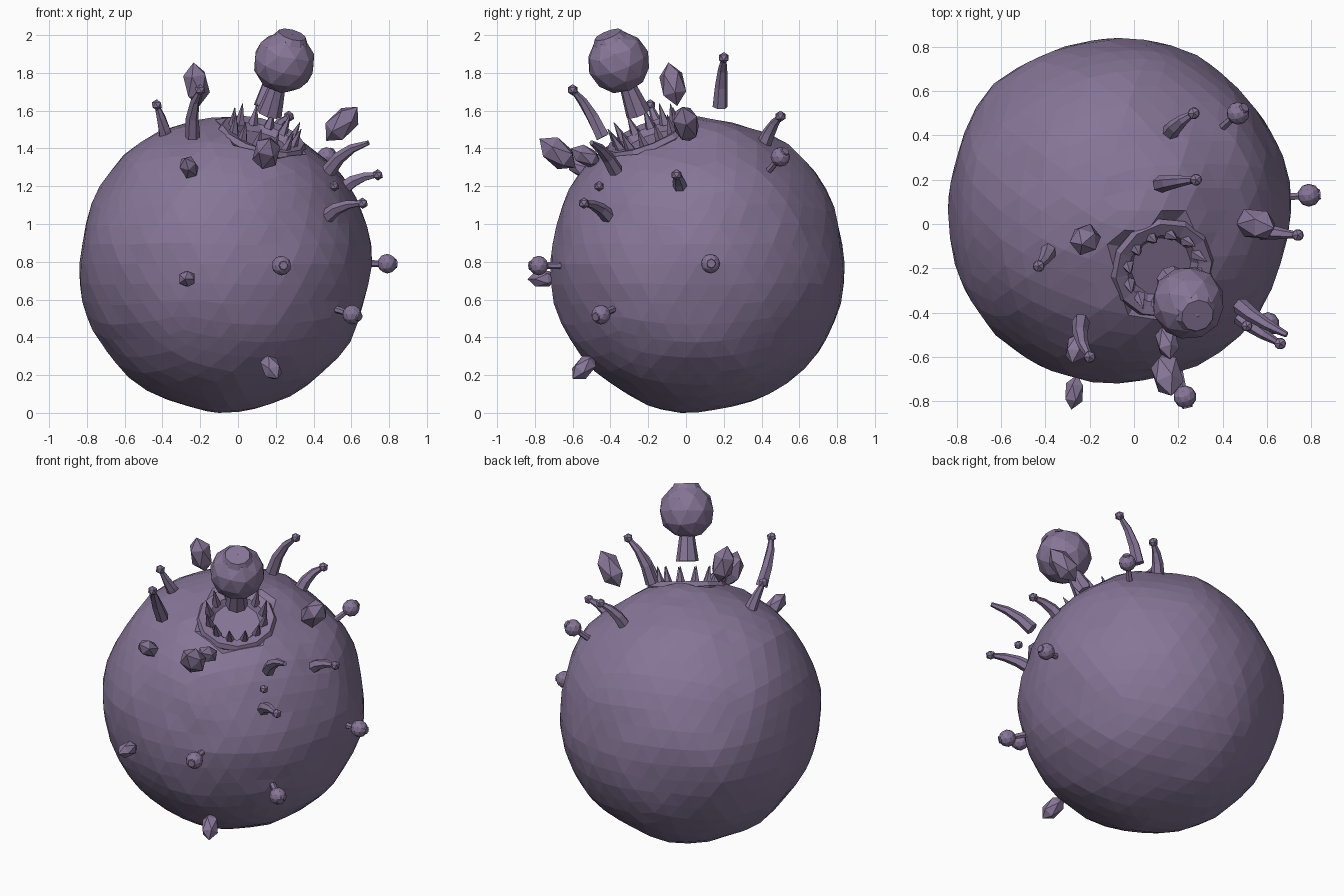
import bpy, bmesh, math
from mathutils import Vector, Matrix, noise

if "Cube" in bpy.data.objects:
    bpy.data.objects.remove(bpy.data.objects["Cube"])

C = Vector((-0.065, 0.06, 0.785))           # body centre
R = 0.78
N = Vector((0.26, -0.35, 0.90)).normalized()  # mouth / big eye axis

mat = bpy.data.materials.new("purple_skin")
mat.diffuse_color = (0.24, 0.18, 0.31, 1)
mat.use_nodes = True
mat.node_tree.nodes["Principled BSDF"].inputs["Base Color"].default_value = mat.diffuse_color


def finish(bm, name):
    bmesh.ops.recalc_face_normals(bm, faces=bm.faces[:])
    me = bpy.data.meshes.new(name)
    bm.to_mesh(me)
    bm.free()
    ob = bpy.data.objects.new(name, me)
    bpy.context.collection.objects.link(ob)
    me.materials.append(mat)
    return ob


def frame(pos, axis):
    return Matrix.Translation(pos) @ Vector(axis).to_track_quat('Z', 'Y').to_matrix().to_4x4()


def ball(bm, pos, r, sub=1, axis=(0, 0, 1), stretch=1.0):
    m = frame(Vector(pos), axis) @ Matrix.Diagonal((r, r, r * stretch, 1))
    bmesh.ops.create_icosphere(bm, subdivisions=sub, radius=1, matrix=m)


def rod(bm, a, b, r1, r2, n=6):
    a, b = Vector(a), Vector(b)
    bmesh.ops.create_cone(bm, cap_ends=True, segments=n, radius1=r1, radius2=r2,
                          depth=(b - a).length, matrix=frame((a + b) / 2, b - a))


def tube(bm, pts, radii, n=6):
    rings = []
    for i, p in enumerate(pts):
        d = pts[min(i + 1, len(pts) - 1)] - pts[max(i - 1, 0)]
        m = frame(p, d)
        rings.append([bm.verts.new(m @ Vector((radii[i] * math.cos(k * math.tau / n),
                                               radii[i] * math.sin(k * math.tau / n), 0)))
                      for k in range(n)])
    for a, b in zip(rings, rings[1:]):
        for k in range(n):
            bm.faces.new((a[k], a[(k + 1) % n], b[(k + 1) % n], b[k]))
    bm.faces.new(rings[0][::-1])
    bm.faces.new(rings[-1])


# Lumpy round body, dented under the mouth
bm = bmesh.new()
bmesh.ops.create_icosphere(bm, subdivisions=4, radius=1)
for v in bm.verts:
    d = v.co.normalized()
    r = R + 0.022 * noise.noise(d * 2.3 + Vector((3, 1, 7))) + 0.008 * noise.noise(d * 6)
    if d.angle(N) < math.asin(0.2 / R):
        r = 0.69 / d.dot(N)
    v.co = d * r
lo = [min(v.co[i] for v in bm.verts) for i in range(3)]
hi = [max(v.co[i] for v in bm.verts) for i in range(3)]
want = ((-0.84, 0.71), (-0.72, 0.84), (0.0, 1.57))
for v in bm.verts:
    for i in range(3):
        t = (v.co[i] - lo[i]) / (hi[i] - lo[i])
        v.co[i] = want[i][0] + t * (want[i][1] - want[i][0])
finish(bm, "body")

# Mouth rim: lathed 12-sided dish
M = frame(C, N)
bm = bmesh.new()
rings = []
for r, h in ((0.225, 0.70), (0.24, 0.74), (0.225, 0.768), (0.165, 0.755), (0.14, 0.72)):
    rings.append([bm.verts.new(M @ Vector((r * math.cos(k * math.tau / 12),
                                           r * math.sin(k * math.tau / 12), h))) for k in range(12)])
for a, b in zip(rings, rings[1:]):
    for k in range(12):
        bm.faces.new((a[k], a[(k + 1) % 12], b[(k + 1) % 12], b[k]))
bm.faces.new(rings[-1])
finish(bm, "mouth_rim")

# Ring of teeth
bm = bmesh.new()
for k in range(12):
    a = (k + 0.5) * math.tau / 12
    u = Vector((math.cos(a), math.sin(a), 0))
    rod(bm, M @ (u * 0.165 + Vector((0, 0, 0.745))), M @ (u * 0.185 + Vector((0, 0, 0.86))),
        0.03, 0.002, 5)
finish(bm, "teeth")

# Big eye on its tapered stalk
bm = bmesh.new()
rod(bm, C + N * 0.89, C + N * 1.06, 0.068, 0.043, 8)
finish(bm, "main_eye_stalk")
bm = bmesh.new()
ball(bm, C + N * 1.19, 0.166, 2, N)
finish(bm, "main_eye")
bm = bmesh.new()
rod(bm, C + N * 1.32, C + N * 1.353, 0.095, 0.075, 10)
finish(bm, "main_eye_iris")

# Curved tapering tentacles: base, tip, has a tip ball
tentacles = [
    ((-0.38, -0.11, 1.45), (-0.43, -0.19, 1.63), True),
    ((-0.24, -0.44, 1.46), (-0.20, -0.60, 1.71), True),
    ((0.48, -0.37, 1.28), (0.69, -0.50, 1.43), False),
    ((0.47, -0.41, 1.04), (0.66, -0.54, 1.11), True),
    ((0.56, -0.03, 1.19), (0.74, -0.05, 1.26), True),
    ((0.12, 0.18, 1.62), (0.28, 0.20, 1.88), True),
    ((0.16, 0.41, 1.42), (0.27, 0.50, 1.57), True),
]
for i, (a, b, tip) in enumerate(tentacles):
    a, b = Vector(a), Vector(b)
    L = (b - a).length
    mid = (a + b) / 2 + Vector((-0.12, 0, 0.16)) * L * (1 if b.x > a.x else -0.6)
    bm = bmesh.new()
    pts = [a * (1 - t) ** 2 + mid * 2 * t * (1 - t) + b * t * t for t in (0, 0.33, 0.67, 1)]
    tube(bm, pts, (0.04, 0.034, 0.025, 0.013))
    if tip:
        ball(bm, b, 0.03)
    finish(bm, f"tentacle_{i + 1}")
bm = bmesh.new()
ball(bm, (0.51, -0.46, 1.20), 0.028)
finish(bm, "loose_tip_ball")

# Small eyes on thin stems
for i, (a, b) in enumerate([
        ((0.38, 0.42, 1.26), (0.47, 0.50, 1.355)),
        ((0.66, 0.12, 0.79), (0.79, 0.13, 0.79)),
        ((0.50, -0.37, 0.555), (0.605, -0.45, 0.52)),
        ((0.20, -0.65, 0.78), (0.23, -0.78, 0.78))]):
    bm = bmesh.new()
    a, b = Vector(a), Vector(b)
    rod(bm, a, b, 0.02, 0.016)
    ball(bm, b, 0.052, 2)
    d = (b - a).normalized()
    rod(bm, b + d * 0.04, b + d * 0.052, 0.026, 0.022, 8)
    finish(bm, f"small_eye_{i + 1}")

# Elongated crystal lumps: centre, axis, radius
for i, (p, d, r) in enumerate([
        ((-0.22, -0.07, 1.74), (-0.04, -0.06, 0.3), 0.072),
        ((-0.26, -0.56, 1.30), (-0.1, -0.35, 0.25), 0.052),
        ((0.15, -0.68, 1.375), (0.05, -0.25, 0.2), 0.075),
        ((0.15, -0.53, 1.36), (0.05, -0.3, 0.15), 0.055),
        ((0.55, 0.0, 1.53), (0.22, -0.05, 0.24), 0.075),
        ((-0.27, -0.76, 0.71), (-0.05, -0.3, -0.01), 0.048),
        ((0.175, -0.54, 0.24), (0.08, -0.14, -0.14), 0.055)]):
    bm = bmesh.new()
    ball(bm, p, r, 1, d, 1.65)
    finish(bm, f"crystal_{i + 1}")
